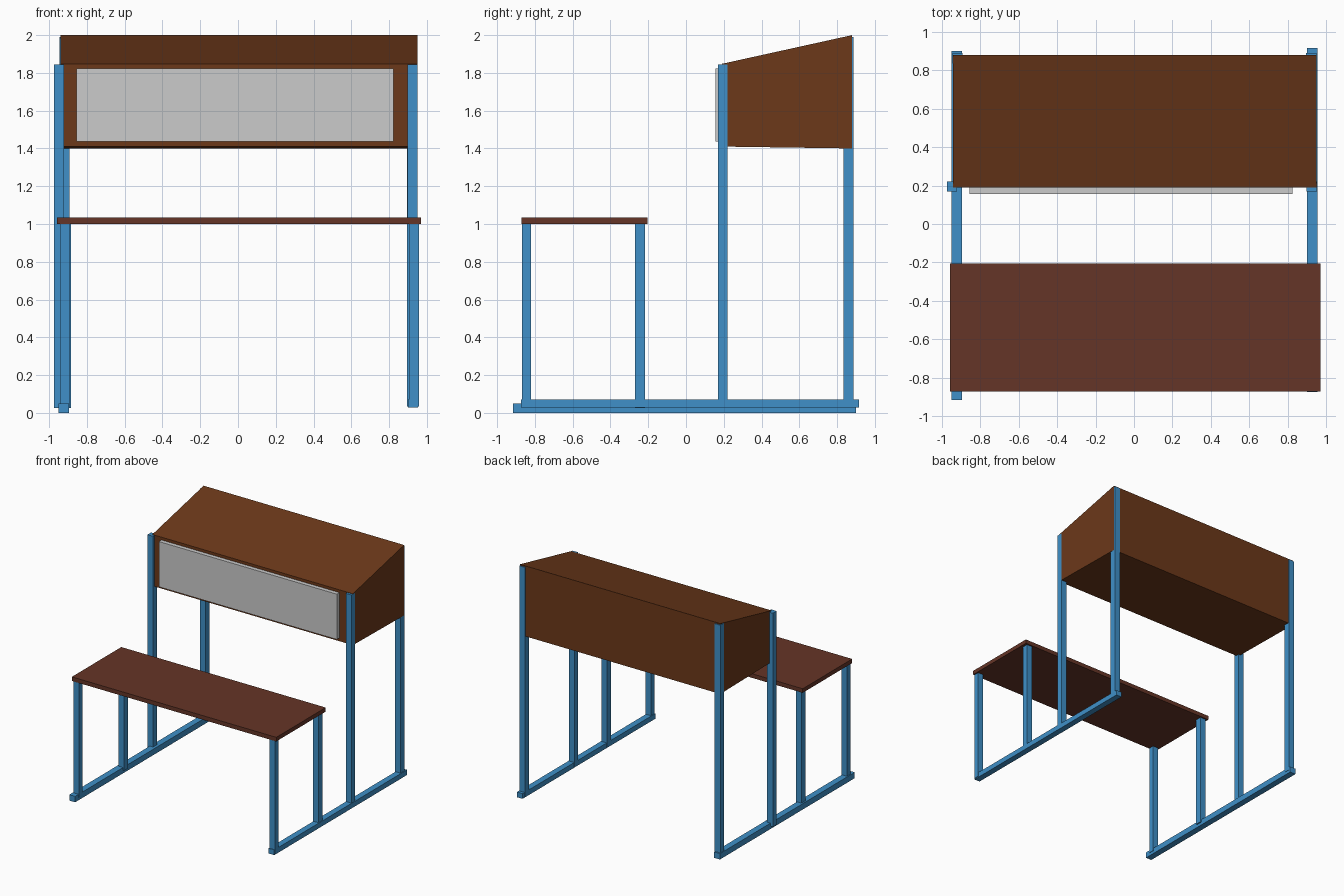
import bpy, bmesh

if "Cube" in bpy.data.objects:
    bpy.data.objects.remove(bpy.data.objects["Cube"])


def material(name, rgb):
    m = bpy.data.materials.new(name)
    m.diffuse_color = (*rgb, 1)
    m.use_nodes = True
    m.node_tree.nodes["Principled BSDF"].inputs["Base Color"].default_value = m.diffuse_color
    return m


BLUE = material("blue_paint", (0.05, 0.28, 0.58))
BROWN = material("brown_wood", (0.15, 0.04, 0.01))
RED = material("red_wood", (0.13, 0.035, 0.02))


def prism(name, profile, x0, x1, mat=None):
    """Extrude a (y, z) profile along x."""
    bm = bmesh.new()
    face = bm.faces.new([bm.verts.new((x0, y, z)) for y, z in profile])
    ext = bmesh.ops.extrude_face_region(bm, geom=[face])["geom"]
    verts = [v for v in ext if isinstance(v, bmesh.types.BMVert)]
    bmesh.ops.translate(bm, verts=verts, vec=(x1 - x0, 0, 0))
    bmesh.ops.recalc_face_normals(bm, faces=bm.faces)
    mesh = bpy.data.meshes.new(name)
    bm.to_mesh(mesh)
    bm.free()
    if mat:
        mesh.materials.append(mat)
    obj = bpy.data.objects.new(name, mesh)
    bpy.context.collection.objects.link(obj)
    return obj


def box(name, x, y, z, mat=None):
    profile = [(y[0], z[0]), (y[1], z[0]), (y[1], z[1]), (y[0], z[1])]
    return prism(name, profile, x[0], x[1], mat)


# Floor rails
box("left_floor_rail", (-0.95, -0.895), (-0.915, 0.90), (0.0, 0.05), BLUE)
box("right_floor_rail", (0.90, 0.953), (-0.873, 0.915), (0.028, 0.072), BLUE)

# Posts: name, y range, top, left post x, right post x
T = 0.053
posts = [
    ("bench_front_leg", (-0.868, -0.82), 1.0, -0.943, 0.905),
    ("bench_back_leg", (-0.27, -0.217), 1.0, -0.937, 0.895),
    ("cabinet_front_post", (0.17, 0.22), 1.845, -0.973, 0.898),
    ("cabinet_back_post", (0.835, 0.888), 1.99, -0.945, 0.895),
]
for name, y, top, left, right in posts:
    box("left_" + name, (left, left + T), y, (0.025, top), BLUE)
    box("right_" + name, (right, right + T), y, (0.035, top), BLUE)

# Bench top
box("bench_top", (-0.957, 0.97), (-0.87, -0.205), (1.0, 1.035), RED)

# Slope-topped cabinet
prism("cabinet", [(0.19, 1.41), (0.88, 1.40), (0.88, 2.0), (0.19, 1.848)],
      -0.94, 0.95, BROWN)

# Front panel
box("front_panel", (-0.855, 0.823), (0.155, 0.2), (1.438, 1.824))
